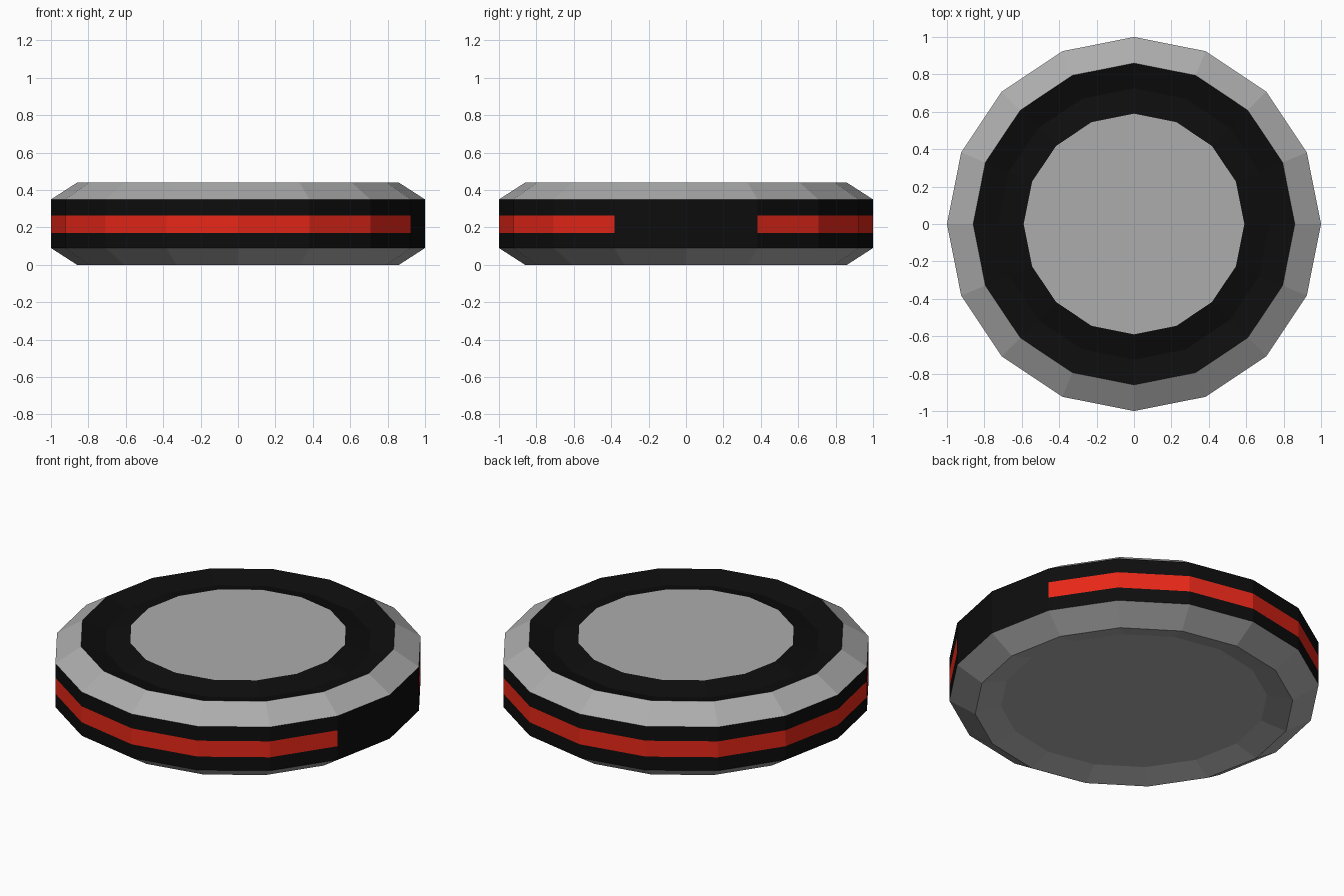
import bpy, bmesh
from math import cos, sin, pi

if "Cube" in bpy.data.objects:
    bpy.data.objects.remove(bpy.data.objects["Cube"])

SIDES = 16


def paint(name, rgb):
    mat = bpy.data.materials.new(name)
    mat.diffuse_color = (*rgb, 1)
    mat.use_nodes = True
    mat.node_tree.nodes["Principled BSDF"].inputs["Base Color"].default_value = mat.diffuse_color
    return mat


def lathe(name, profile, mat, first=0, count=SIDES):
    """Sweep (radius, z) points, listed bottom-outside-top, around z."""
    bm = bmesh.new()
    cols = []
    for i in range(count + 1):
        a = 2 * pi * (first + i) / SIDES
        cols.append([bm.verts.new((r * cos(a), r * sin(a), z)) for r, z in profile])
    for c0, c1 in zip(cols, cols[1:]):
        for j in range(len(profile) - 1):
            bm.faces.new((c0[j], c1[j], c1[j + 1], c0[j + 1]))
    bmesh.ops.remove_doubles(bm, verts=bm.verts, dist=1e-5)
    bmesh.ops.dissolve_degenerate(bm, edges=bm.edges, dist=1e-5)
    me = bpy.data.meshes.new(name)
    bm.to_mesh(me)
    bm.free()
    me.materials.append(mat)
    ob = bpy.data.objects.new(name, me)
    bpy.context.collection.objects.link(ob)
    return ob


grey = paint("grey", (0.416, 0.416, 0.416))
black = paint("black", (0.004, 0.004, 0.004))
red = paint("red", (0.8, 0.02, 0.009))

# Dished underside and lower bevel
lathe("base", [(0, 0.04), (0.72, 0.04), (0.86, 0), (1, 0.09)], grey)

# Black side wall above and below the strip
lathe("lower_wall", [(1, 0.09), (1, 0.17)], black)
lathe("upper_wall", [(1, 0.265), (1, 0.35)], black)

# Red strip, interrupted by a black gap on the +x side
lathe("strip", [(1, 0.17), (1, 0.265)], red, first=1, count=14)
lathe("strip_gap", [(1, 0.17), (1, 0.265)], black, first=15, count=2)

# Upper bevel, grooved black ring and centre disc
lathe("top_bevel", [(1, 0.35), (0.86, 0.44)], grey)
lathe("top_ring", [(0.86, 0.44), (0.725, 0.40), (0.59, 0.44)], black)
lathe("top_disc", [(0.59, 0.44), (0, 0.44)], grey)
